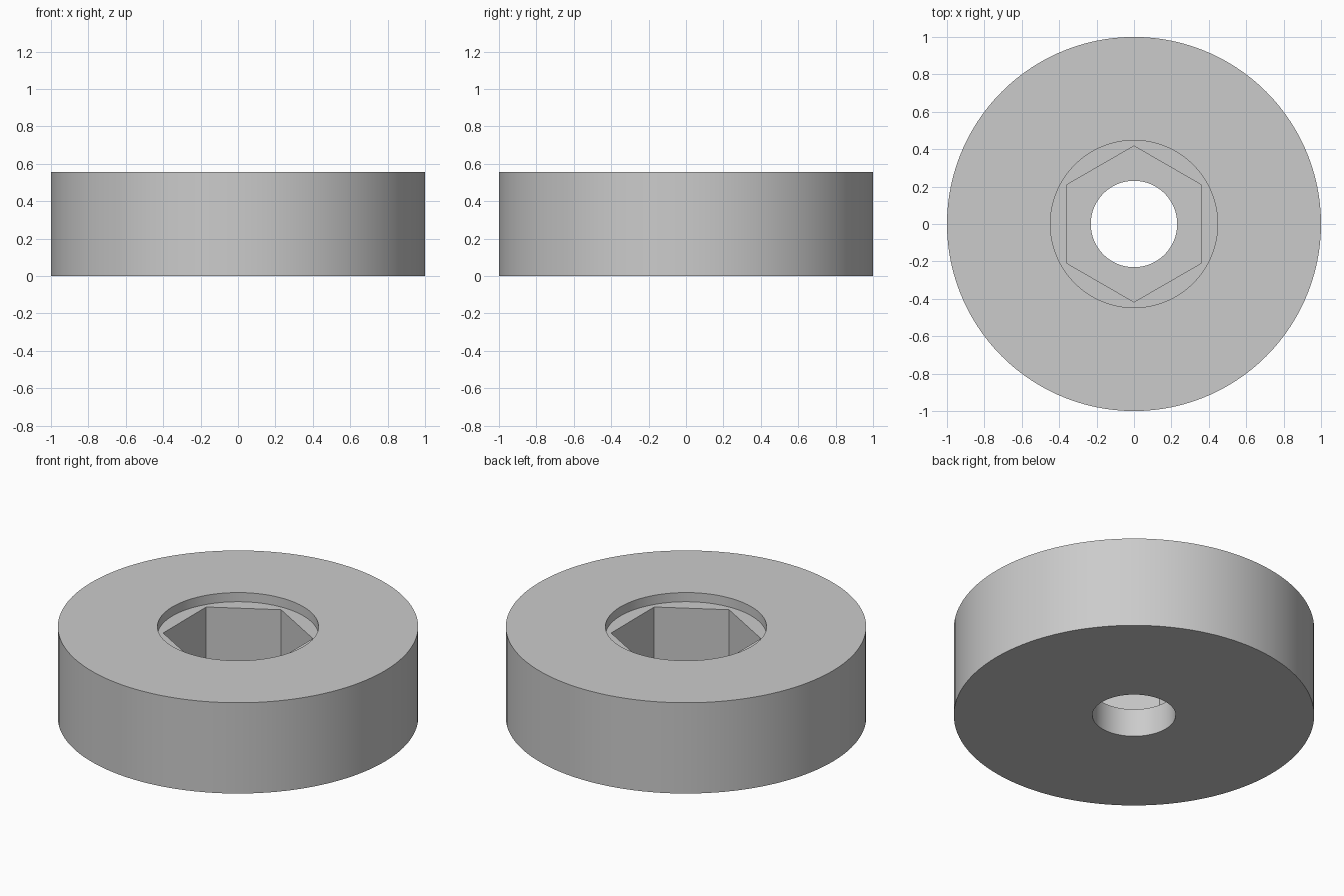
import bpy
import bmesh
from math import cos, sin, pi, radians

cube = bpy.data.objects.get("Cube")
if cube:
    bpy.data.objects.remove(cube, do_unlink=True)

SEGMENTS = 120  # divisible by six, so the socket corners fall on vertices


def round_radius(radius):
    return lambda angle: radius


def hex_radius(corner):
    # Distance to a hexagon outline with corners on the y axis
    apothem = corner * cos(pi / 6)
    return lambda angle: apothem / cos((angle + pi / 6) % (pi / 3) - pi / 6)


def add_ring(bm, outline, z):
    ring = []
    for i in range(SEGMENTS):
        a = 2 * pi * i / SEGMENTS
        r = outline(a)
        ring.append(bm.verts.new((r * cos(a), r * sin(a), z)))
    return ring


# Cross-section: outer wall, top, counterbore, hex socket, through hole
outer, bore = round_radius(1.0), round_radius(0.447)
socket, hole = hex_radius(0.417), round_radius(0.231)
TOP, LEDGE, FLOOR = 0.556, 0.5, 0.172
section = [(outer, 0), (outer, TOP), (bore, TOP), (bore, LEDGE),
           (socket, LEDGE), (socket, FLOOR), (hole, FLOOR), (hole, 0)]

bm = bmesh.new()
rings = [add_ring(bm, outline, z) for outline, z in section]
for k, lower in enumerate(rings):
    upper = rings[(k + 1) % len(rings)]
    for i in range(SEGMENTS):
        j = (i + 1) % SEGMENTS
        bm.faces.new((lower[i], lower[j], upper[j], upper[i]))
bmesh.ops.recalc_face_normals(bm, faces=bm.faces)

mesh = bpy.data.meshes.new("socketed_disc")
bm.to_mesh(mesh)
bm.free()
disc = bpy.data.objects.new("socketed_disc", mesh)
bpy.context.collection.objects.link(disc)

# Plain grey material
grey = bpy.data.materials.new("light_grey")
grey.use_nodes = True
colour = (0.6, 0.6, 0.6, 1)
grey.diffuse_color = colour
grey.node_tree.nodes["Principled BSDF"].inputs["Base Color"].default_value = colour
mesh.materials.append(grey)

# Smooth round walls, sharp rims and socket corners
bpy.ops.object.select_all(action='DESELECT')
disc.select_set(True)
bpy.context.view_layer.objects.active = disc
bpy.ops.object.shade_smooth_by_angle(angle=radians(30))
